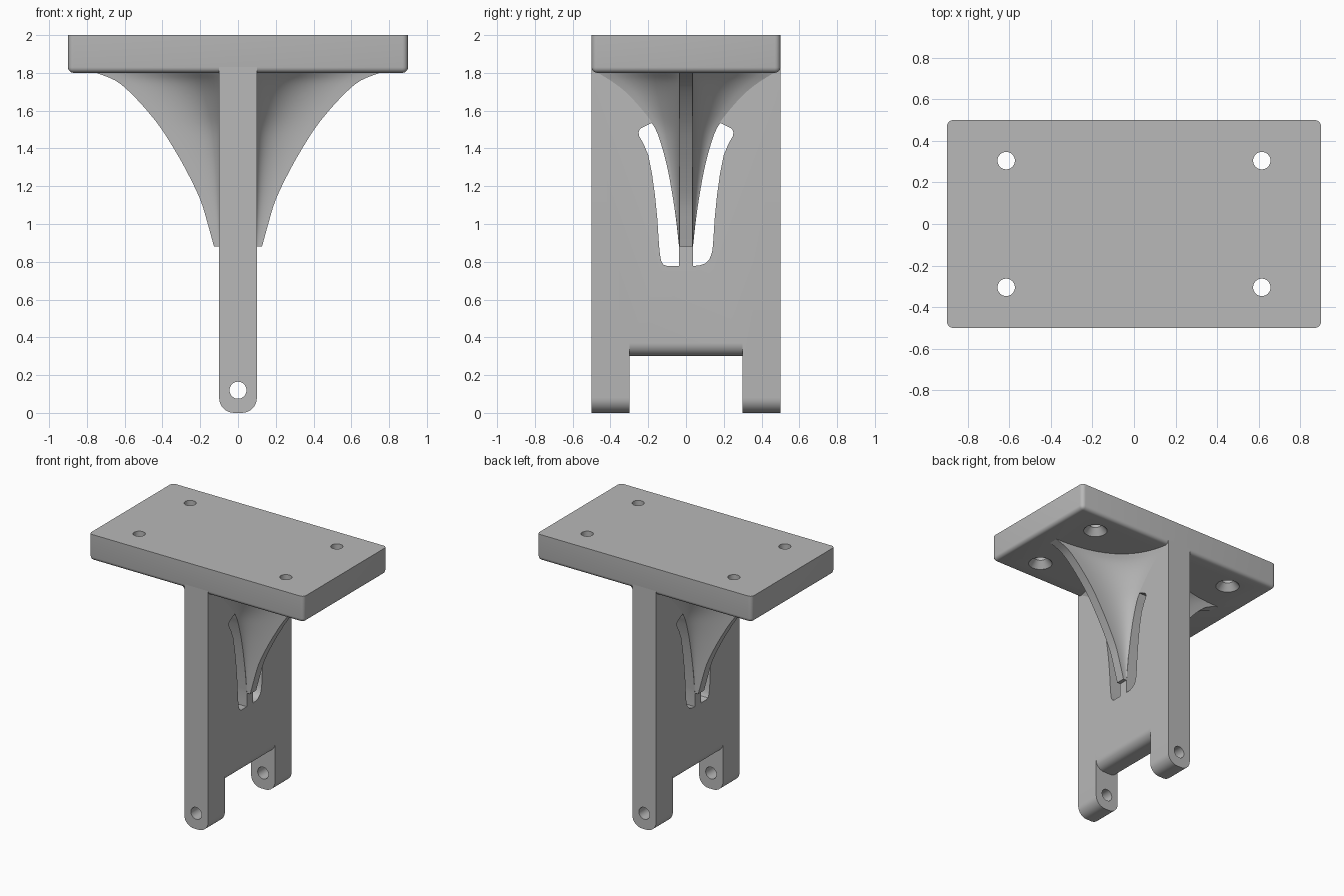
import bpy, bmesh
from math import pi, sin, cos, radians
from mathutils import Vector, Matrix

cube = bpy.data.objects.get("Cube")
if cube:
    bpy.data.objects.remove(cube, do_unlink=True)

grey = bpy.data.materials.new("matte_grey")
grey.use_nodes = True
grey.diffuse_color = (0.48, 0.48, 0.48, 1)
grey.node_tree.nodes["Principled BSDF"].inputs["Base Color"].default_value = grey.diffuse_color


def make_object(name, bm):
    bmesh.ops.recalc_face_normals(bm, faces=bm.faces[:])
    mesh = bpy.data.meshes.new(name)
    bm.to_mesh(mesh)
    bm.free()
    mesh.materials.append(grey)
    obj = bpy.data.objects.new(name, mesh)
    bpy.context.collection.objects.link(obj)
    return obj


def activate(obj):
    bpy.ops.object.select_all(action='DESELECT')
    obj.select_set(True)
    bpy.context.view_layer.objects.active = obj


def prism(name, outline, axis, half):
    """Extrude a 2D outline (across, up) along x or y, centred on zero."""
    bm = bmesh.new()
    place = (lambda a, b: (-half, a, b)) if axis == 'X' else (lambda a, b: (a, -half, b))
    face = bm.faces.new([bm.verts.new(place(a, b)) for a, b in outline])
    grown = bmesh.ops.extrude_face_region(bm, geom=[face])["geom"]
    step = Vector((2 * half, 0, 0) if axis == 'X' else (0, 2 * half, 0))
    bmesh.ops.translate(bm, vec=step, verts=[v for v in grown if isinstance(v, bmesh.types.BMVert)])
    return make_object(name, bm)


def cone(name, r_low, r_high, length, matrix):
    bm = bmesh.new()
    bmesh.ops.create_cone(bm, cap_ends=True, segments=40, radius1=r_low,
                          radius2=r_high, depth=length, matrix=matrix)
    return make_object(name, bm)


def cut(target, cutter):
    cutter.hide_render = True
    mod = target.modifiers.new("cut", 'BOOLEAN')
    mod.operation, mod.solver, mod.object = 'DIFFERENCE', 'EXACT', cutter
    activate(target)
    bpy.ops.object.modifier_apply(modifier=mod.name)
    bpy.data.objects.remove(cutter, do_unlink=True)


def smooth(obj):
    activate(obj)
    bpy.ops.object.shade_smooth_by_angle(angle=radians(35))


def rounded_bottom(z, half, r):
    """Points of a lower edge with two rounded corners, left to right."""
    arc = [(r * sin(t * pi / 16), r * cos(t * pi / 16)) for t in range(9)]
    right = [(half - r + s, z + r - c) for s, c in arc]
    return [(-x, h) for x, h in reversed(right)] + right


def spline(rows, steps=3):
    """Smooth curve through all rows."""
    pts = [Vector(r) for r in rows]
    out = []
    for i in range(len(pts) - 1):
        a, b = pts[max(i - 1, 0)], pts[i]
        c, d = pts[i + 1], pts[min(i + 2, len(pts) - 1)]
        for k in range(steps):
            t = k / steps
            out.append(0.5 * (2 * b + (c - a) * t + (2 * a - 5 * b + 4 * c - d) * t * t
                              + (3 * b - a - 3 * c + d) * t ** 3))
    return out + [pts[-1]]


# Gusset rows: height, reach in x, half width at the web
flare = spline([(0.88, 0.127, 0.037), (1.0, 0.16, 0.05), (1.13, 0.2, 0.068),
                (1.28, 0.272, 0.095), (1.4, 0.34, 0.125), (1.51, 0.41, 0.165),
                (1.61, 0.49, 0.24), (1.7, 0.575, 0.325), (1.76, 0.65, 0.405),
                (1.8, 0.75, 0.47), (1.82, 0.8, 0.49)])

# Mounting plate with rounded sides and lower edge
fillet = 0.03
bm = bmesh.new()
bmesh.ops.create_cube(bm, size=1, matrix=Matrix.Translation((0, 0, 1.9)) @ Matrix.Diagonal((1.8, 1, 0.2, 1)))
soft = [e for e in bm.edges if min(v.co.z for v in e.verts) < 1.9]
bmesh.ops.bevel(bm, geom=soft, offset=fillet, segments=5, profile=0.5, affect='EDGES')
plate = make_object("mounting_plate", bm)

# Countersunk screw holes
for x in (-0.615, 0.615):
    for y in (-0.305, 0.305):
        cut(plate, cone("screw_cutter", 0.042, 0.042, 0.6, Matrix.Translation((x, y, 1.9))))
        cut(plate, cone("sink_cutter", 0.093, 0.042, 0.06, Matrix.Translation((x, y, 1.82))))
smooth(plate)

# Upright web with rounded foot
top = 1.8 + fillet
web = prism("upright_web", rounded_bottom(0, 0.1, 0.08) + [(0.1, top), (-0.1, top)], 'Y', 0.5)

# Notch between the two feet, leaving a rounded lower edge on the web
notch = rounded_bottom(0.3, 0.1, 0.07)
cut(web, prism("notch_cutter", [(-0.2, 0.37)] + notch + [(0.2, 0.37), (0.2, -0.1), (-0.2, -0.1)], 'Y', 0.3))

# Pin hole through both feet
cut(web, cone("pin_cutter", 0.045, 0.045, 1.4,
              Matrix.Translation((0, 0, 0.12)) @ Matrix.Rotation(pi / 2, 4, 'X')))

# Slots beside the gussets
side = [(0.143, 0.89), (0.152, 1.03), (0.164, 1.15), (0.18, 1.265), (0.2, 1.365), (0.225, 1.425),
        (0.248, 1.465), (0.251, 1.485), (0.246, 1.5), (0.233, 1.51), (0.17, 1.54)]
corners = {1: [(0.07, 0.78), (0.1, 0.79), (0.125, 0.815), (0.138, 0.85)],
           -1: [(0.1, 0.778), (0.12, 0.785), (0.132, 0.805), (0.138, 0.84)]}
inner = [(w, z) for z, _, w in reversed(flare) if z < 1.51]
for s, corner in corners.items():
    outline = [(0.037, 0.778)] + corner + side + inner
    cut(web, prism("slot_cutter", [(s * y, z) for y, z in outline], 'X', 0.3))
smooth(web)

# Flared gussets on both sides of the web
rib, steps = 0.035, 12
for name, s in (("left_gusset", 1), ("right_gusset", -1)):
    bm = bmesh.new()
    rings = []
    for z, reach, w in flare:
        start = Vector((0.099, w))
        bend = Vector((0.1 + 0.1 * (reach - 0.1), rib))
        end = Vector((reach, rib))
        half = []
        for k in range(steps + 1):
            t = k / steps
            half.append(start * (1 - t) ** 2 + bend * 2 * t * (1 - t) + end * t * t)
        loop = [(p.x, p.y) for p in half] + [(p.x, -p.y) for p in reversed(half)]
        rings.append([bm.verts.new((s * x, y, z)) for x, y in loop])
    n = len(rings[0])
    for low, high in zip(rings, rings[1:]):
        for i in range(n):
            j = (i + 1) % n
            bm.faces.new((low[i], low[j], high[j], high[i]))
    bm.faces.new(rings[0])
    bm.faces.new(rings[-1])
    smooth(make_object(name, bm))
